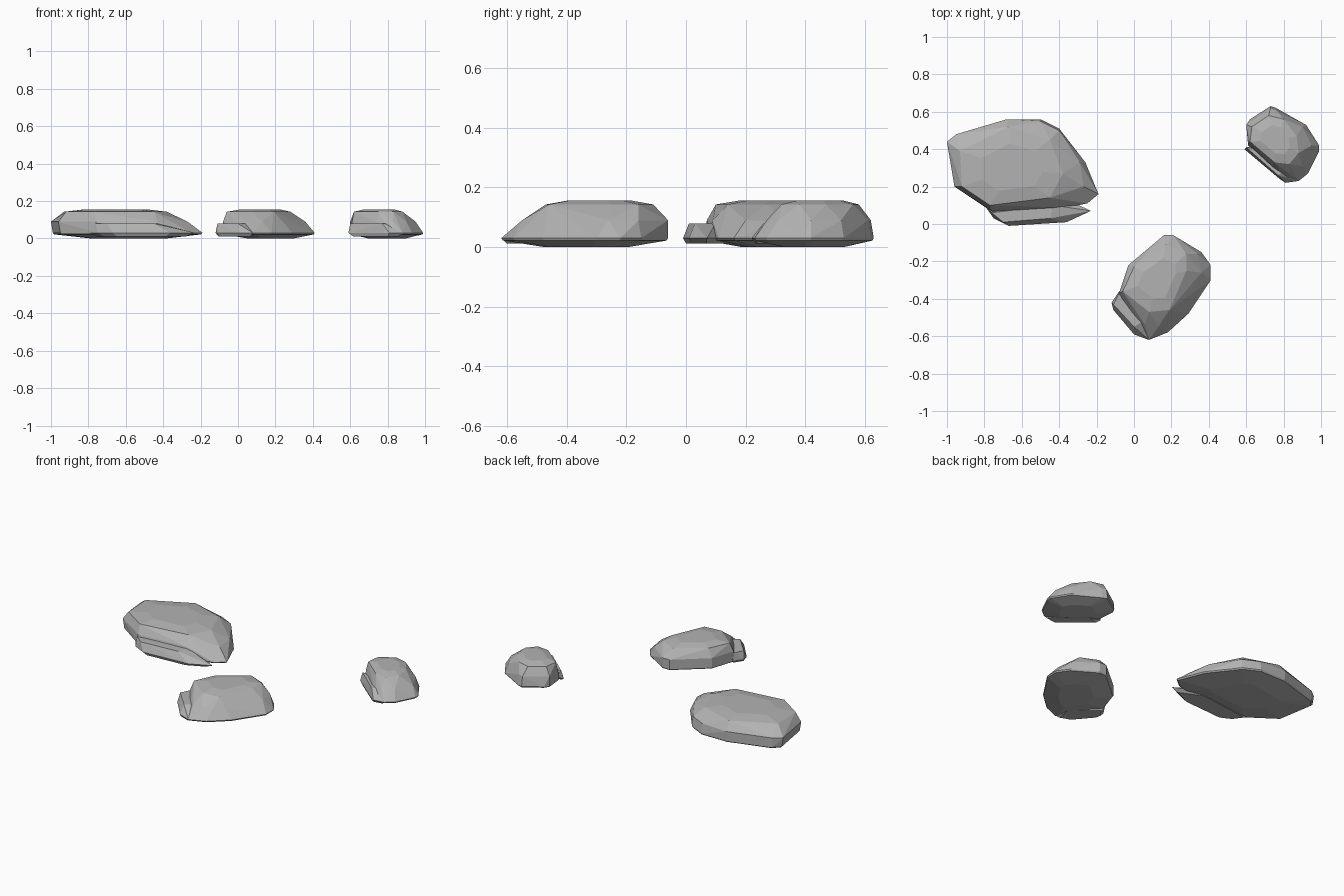
import bpy, bmesh
from mathutils import Vector

cube = bpy.data.objects.get("Cube")
if cube:
    bpy.data.objects.remove(cube, do_unlink=True)

# One plain stone colour
stone_grey = bpy.data.materials.new("stone_grey")
stone_grey.use_nodes = True
GREY = (0.45, 0.45, 0.45, 1)
stone_grey.diffuse_color = GREY
shader = next(n for n in stone_grey.node_tree.nodes if n.type == 'BSDF_PRINCIPLED')
shader.inputs["Base Color"].default_value = GREY
shader.inputs["Roughness"].default_value = 0.9


def ring(outline, height, scale=1.0):
    """Place an outline at a height, scaled about its own middle."""
    points = [Vector(p) for p in outline]
    middle = sum(points, Vector((0, 0))) / len(points)
    return [(*(middle + (p - middle) * scale), height) for p in points]


def hull_object(name, points):
    """Wrap a faceted convex shell round stacked rings."""
    bm = bmesh.new()
    for p in points:
        bm.verts.new(p)
    result = bmesh.ops.convex_hull(bm, input=bm.verts)
    loose = [v for v in bm.verts if not v.link_faces]
    bmesh.ops.delete(bm, geom=loose, context='VERTS')
    bmesh.ops.dissolve_limit(bm, angle_limit=0.06, verts=bm.verts, edges=bm.edges)
    bmesh.ops.recalc_face_normals(bm, faces=bm.faces)
    mesh = bpy.data.meshes.new(name)
    bm.to_mesh(mesh)
    bm.free()
    mesh.materials.append(stone_grey)
    obj = bpy.data.objects.new(name, mesh)
    bpy.context.collection.objects.link(obj)
    return obj


def stone(name, rim, shoulder, top, ledge_rim, ledge_top):
    """A flat stone: main body with a crowned top, and a low step on one side."""
    hull_object(name, ring(rim, 0, 0.5) + ring(rim, 0.022, 0.98) + ring(rim, 0.03)
                + ring(shoulder, 0.09) + ring(top, 0.143) + ring(top, 0.156, 0.6))
    hull_object(name + "_ledge", ring(ledge_rim, 0.012, 0.85)
                + ring(ledge_rim, 0.03) + ring(ledge_top, 0.08))


# Large stone
stone("large_stone",
      rim=[(-.99, .44), (-.95, .48), (-.68, .56), (-.5, .56), (-.4, .51), (-.26, .33),
           (-.19, .16), (-.25, .11), (-.45, .07), (-.75, .06), (-.95, .2)],
      shoulder=[(-1, .44), (-.95, .48), (-.68, .56), (-.5, .55), (-.4, .5), (-.29, .33),
                (-.27, .2), (-.43, .09), (-.76, .07), (-.96, .2)],
      top=[(-.93, .39), (-.92, .2), (-.77, .1), (-.45, .14), (-.38, .27), (-.45, .45),
           (-.67, .52)],
      ledge_rim=[(-.75, .03), (-.67, -.01), (-.36, .01), (-.23, .07), (-.4, .15), (-.8, .1)],
      ledge_top=[(-.76, .06), (-.7, .01), (-.45, .03), (-.43, .1)])

# Medium stone
stone("medium_stone",
      rim=[(-.03, -.22), (.16, -.06), (.21, -.06), (.36, -.15), (.41, -.22), (.41, -.3),
           (.29, -.48), (.18, -.58), (.08, -.62), (.03, -.56), (-.08, -.37)],
      shoulder=[(-.03, -.22), (.16, -.06), (.21, -.06), (.34, -.16), (.36, -.26),
                (.24, -.47), (.13, -.55), (.06, -.54), (-.08, -.37)],
      top=[(0, -.23), (.17, -.11), (.28, -.16), (.28, -.25), (.19, -.46), (.08, -.47),
           (-.06, -.36)],
      ledge_rim=[(-.08, -.36), (-.12, -.42), (-.11, -.46), (0, -.59), (.08, -.62), (.1, -.5)],
      ledge_top=[(-.08, -.37), (-.11, -.43), (0, -.55), (.05, -.52)])

# Small stone
stone("small_stone",
      rim=[(.6, .53), (.62, .56), (.73, .63), (.76, .62), (.92, .53), (.99, .42), (.99, .39),
           (.93, .27), (.88, .23), (.82, .23), (.73, .3), (.61, .42)],
      shoulder=[(.6, .53), (.73, .62), (.76, .61), (.9, .52), (.95, .42), (.9, .31),
                (.83, .27), (.74, .31), (.61, .43)],
      top=[(.63, .52), (.62, .44), (.75, .33), (.83, .32), (.88, .38), (.87, .47),
           (.8, .56), (.72, .58)],
      ledge_rim=[(.59, .4), (.78, .24), (.81, .22), (.88, .23), (.83, .32), (.66, .42)],
      ledge_top=[(.6, .41), (.77, .26), (.8, .28), (.65, .4)])
